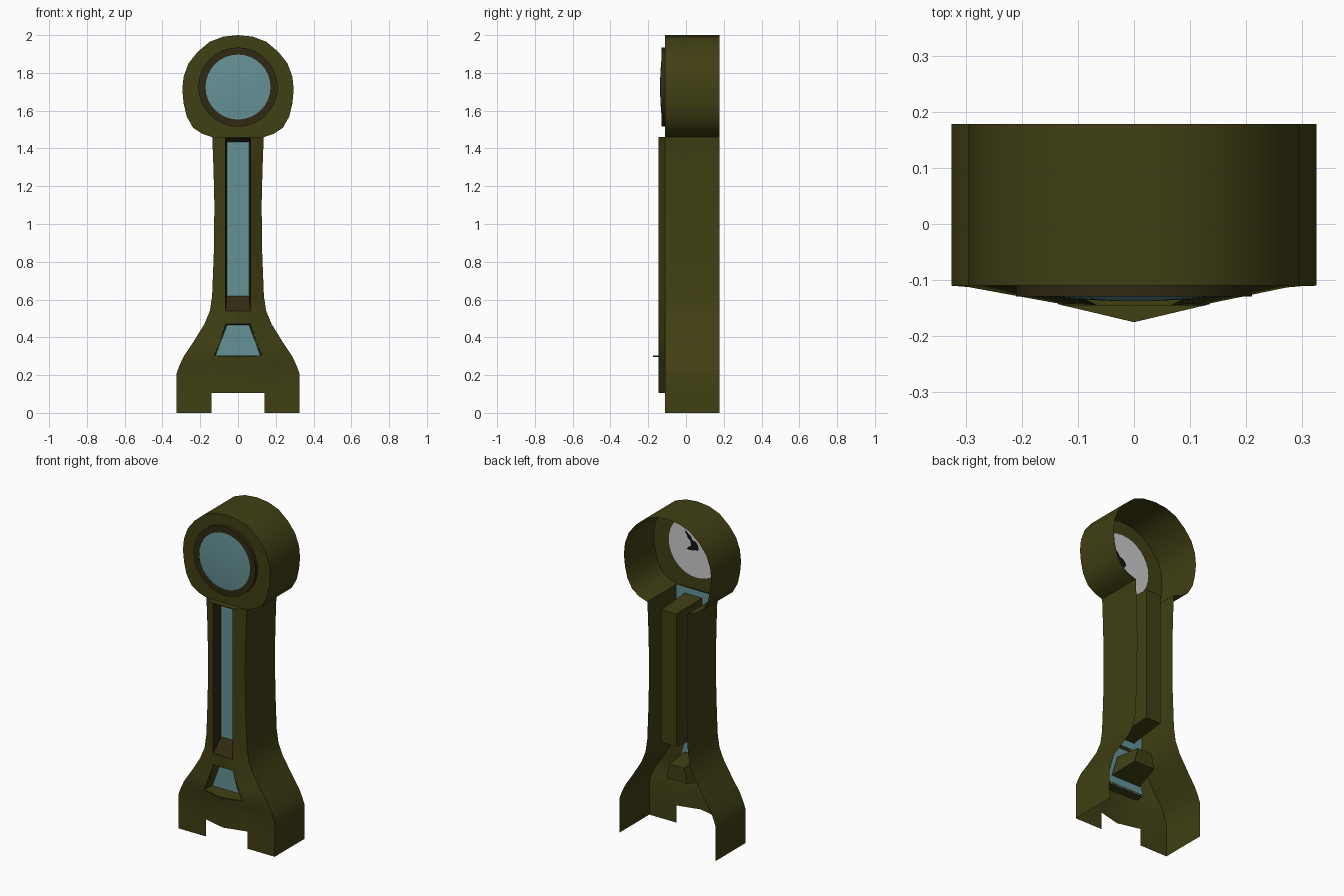
import bpy, bmesh, math

if "Cube" in bpy.data.objects:
    bpy.data.objects.remove(bpy.data.objects["Cube"])

def mat(name, c):
    m = bpy.data.materials.new(name)
    m.diffuse_color = (*c, 1)
    m.use_nodes = True
    m.node_tree.nodes["Principled BSDF"].inputs["Base Color"].default_value = m.diffuse_color
    return m

OLIVE = mat("olive_wood", (0.052, 0.050, 0.007))
BROWN = mat("dark_trim", (0.030, 0.023, 0.006))
GLASS = mat("pale_glass", (0.13, 0.29, 0.31))
BLACK = mat("black_metal", (0.006, 0.006, 0.006))
BACK, FRONT, BULGE = 0.178, -0.11, -0.145
CZ = 1.725

def make(name, verts, faces, material=None, smooth=True):
    bm = bmesh.new()
    vs = [bm.verts.new(v) for v in verts]
    for f in faces:
        bm.faces.new([vs[i] for i in f])
    bmesh.ops.remove_doubles(bm, verts=bm.verts, dist=1e-5)
    bmesh.ops.recalc_face_normals(bm, faces=bm.faces)
    me = bpy.data.meshes.new(name)
    bm.to_mesh(me)
    bm.free()
    ob = bpy.data.objects.new(name, me)
    bpy.context.collection.objects.link(ob)
    if material:
        me.materials.append(material)
    if smooth:
        bpy.ops.object.select_all(action='DESELECT')
        bpy.context.view_layer.objects.active = ob
        ob.select_set(True)
        bpy.ops.object.shade_smooth_by_angle(angle=math.radians(35))
    return ob

def loft(name, loops, material, closed=True, cap_end=False, cap_start=False):
    n = len(loops[0])
    verts = [p for l in loops for p in l]
    faces = []
    for k in range(len(loops) - 1):
        for i in range(n if closed else n - 1):
            j = (i + 1) % n
            faces.append((k*n + i, k*n + j, (k+1)*n + j, (k+1)*n + i))
    if cap_start:
        faces.append(tuple(range(n)))
    if cap_end:
        faces.append(tuple(range((len(loops)-1)*n, len(loops)*n)))
    return make(name, verts, faces, material)

def quad(y, z0, z1, w0, w1):
    return [(-w0, y, z0), (w0, y, z0), (w1, y, z1), (-w1, y, z1)]

def circle(r, y, n=32):
    return [(r*math.sin(2*math.pi*i/n), y, CZ + r*math.cos(2*math.pi*i/n)) for i in range(n)]

# case: rows of (z, half width, half opening, opening-edge y)
rows = [(0, .325, .14, FRONT), (.105, .325, .14, FRONT), (.21, .325, .137, -.113),
        (.255, .308, .133, -.125), (.30, .287, .128, -.143), (.37, .24, .093, -.144),
        (.47, .178, .066, BULGE), (.54, .149, .066, BULGE), (.62, .137, .066, BULGE),
        (.85, .128, .066, BULGE), (1.10, .125, .066, BULGE), (1.30, .130, .066, BULGE),
        (1.455, .136, .066, BULGE), (1.46, .137, .066, BULGE)]
open_rows = {0, 4, 5, 7, 8, 9, 10, 11}
verts, faces = [], []
for z, w, h, yh in rows:
    verts += [(-w, BACK, z), (-w, FRONT, z), (-h, yh, z), (0, BULGE, z),
              (h, yh, z), (w, FRONT, z), (w, BACK, z)]
for k in range(len(rows) - 1):
    for i in range(6):
        if k in open_rows and i in (2, 3):
            continue
        a = k*7 + i
        faces.append((a, a+1, a+8, a+7))
t = (len(rows) - 1)*7
faces.append(tuple(range(t+1, t+6)))
make("case_body", verts, faces, OLIVE)

# hood: open-backed tube with a round hole in its front
half = [(.137, 1.46), (.19, 1.478), (.238, 1.51), (.272, 1.57), (.288, 1.64), (.295, 1.71),
        (.288, 1.78), (.262, 1.85), (.215, 1.91), (.15, 1.965), (.078, 1.992)]
outline = half + [(0, 2.0)] + [(-x, z) for x, z in reversed(half)]
loft("hood_sides", [[(x, y, z) for x, z in outline] for y in (BACK, FRONT)], OLIVE, closed=False)
face_loop = outline + [(-.07, 1.46), (0, 1.46), (.07, 1.46)]
hole = []
for x, z in face_loop:
    d = math.hypot(x, z - CZ)
    hole.append((x/d*.19, FRONT, CZ + (z - CZ)/d*.19))
loft("hood_front", [[(x, FRONT, z) for x, z in face_loop], hole], OLIVE)

# dial bezel, domed glass, dial and hands
loft("dial_bezel", [circle(.21, FRONT), circle(.21, -.129), circle(.172, -.129), circle(.172, -.10)], BROWN)
loft("dial_glass", [circle(.173, -.128), circle(.10, -.134), circle(.04, -.137)], GLASS, cap_end=True)
make("dial", circle(.19, -.10), [tuple(range(32))])

def hand(name, length, width, angle, y):
    prof = [(-.02, .006), (0, width), (.025, width), (.045, .008), (length*.6, .013), (length, .003)]
    pts = [(u, v) for u, v in prof] + [(u, -v) for u, v in reversed(prof)]
    c, s = math.cos(angle), math.sin(angle)
    make(name, [(u*c - v*s, y, CZ + u*s + v*c) for u, v in pts],
         [tuple(range(len(pts)))], BLACK, False)

hand("long_hand", .11, .022, math.radians(50), -.094)
hand("short_hand", .06, .014, math.radians(-20), -.091)

# long trunk window: reveal, glass, deep weight box behind
loft("trunk_window_frame", [quad(BULGE, .54, 1.455, .066, .066),
                            quad(-.08, .62, 1.435, .058, .058)], BROWN)
make("trunk_glass", quad(-.079, .56, 1.475, .122, .122), [(0, 1, 2, 3)], GLASS, False)
loft("weight_box", [quad(-.07, .60, 1.44, .06, .06), quad(.165, .62, 1.43, .05, .05)],
     OLIVE, cap_end=True)

# lower tapered window: reveal, glass, box behind, pointed sill
loft("lower_window_frame", [quad(BULGE, .30, .47, .128, .066),
                            quad(-.08, .305, .465, .118, .058)], OLIVE)
make("lower_glass", quad(-.079, .29, .54, .135, .062), [(0, 1, 2, 3)], GLASS, False)
loft("lower_box", [quad(-.07, .34, .47, .10, .06), quad(.09, .37, .46, .07, .05)],
     OLIVE, cap_end=True)
sill = [(-.135, -.078), (-.135, -.143), (0, -.175), (.135, -.143), (.135, -.078)]
loft("window_sill", [[(x, y, z) for x, y in sill] for z in (.297, .303)], OLIVE,
     cap_start=True, cap_end=True)
